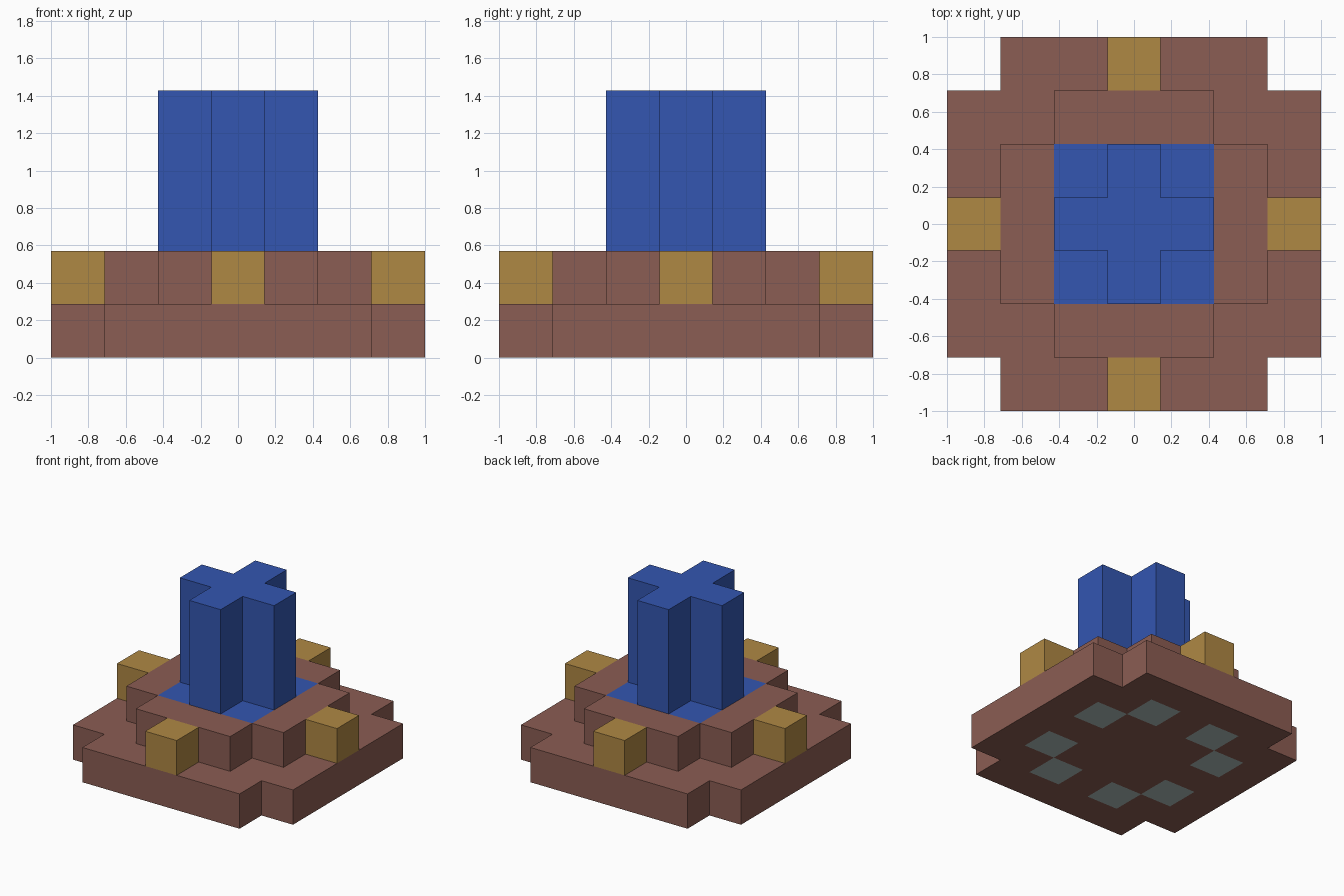
import bpy
import bmesh
import math

cube = bpy.data.objects.get("Cube")
if cube:
    bpy.data.objects.remove(cube, do_unlink=True)

U = 2 / 7  # block size


def make_material(name, rgb):
    linear = [((c / 255 + 0.055) / 1.055) ** 2.4 for c in rgb]
    mat = bpy.data.materials.new(name)
    mat.use_nodes = True
    mat.diffuse_color = (*linear, 1)
    bsdf = mat.node_tree.nodes["Principled BSDF"]
    bsdf.inputs["Base Color"].default_value = (*linear, 1)
    bsdf.inputs["Roughness"].default_value = 0.8
    return mat


BROWN = make_material("clay_brown", (139, 93, 83))
BLUE = make_material("water_blue", (51, 86, 177))
GOLD = make_material("gold", (175, 136, 68))
GREY = make_material("pale_grey", (174, 189, 187))


def block_layer(name, size, is_filled, bottom, top, mats, accent=None):
    """Closed solid on a block grid; accent(i, j, normal) picks the second colour."""
    bm = bmesh.new()
    half = size // 2
    cells = {(i, j) for i in range(-half, half + 1)
             for j in range(-half, half + 1) if is_filled(i, j)}
    for i, j in cells:
        corners = [(i + a, j + b) for a, b in
                   ((-.5, -.5), (.5, -.5), (.5, .5), (-.5, .5))]
        bm.faces.new([bm.verts.new((x * U, y * U, bottom * U)) for x, y in corners])
    bmesh.ops.remove_doubles(bm, verts=bm.verts, dist=1e-4)
    # Raise the footprint into a solid
    floor = bm.faces[:]
    raised = bmesh.ops.extrude_face_region(bm, geom=floor, use_keep_orig=True)
    verts = [g for g in raised["geom"] if isinstance(g, bmesh.types.BMVert)]
    bmesh.ops.translate(bm, verts=verts, vec=(0, 0, (top - bottom) * U))
    bmesh.ops.recalc_face_normals(bm, faces=bm.faces)
    # Accent faces, then merge flat faces of one colour
    if accent:
        for face in bm.faces:
            c = face.calc_center_median() / U
            face.material_index = int(accent(round(c.x), round(c.y), face.normal))
    bmesh.ops.dissolve_limit(bm, angle_limit=math.radians(1), verts=bm.verts,
                             edges=bm.edges, delimit={'MATERIAL'})
    mesh = bpy.data.meshes.new(name)
    bm.to_mesh(mesh)
    bm.free()
    for mat in mats:
        mesh.materials.append(mat)
    obj = bpy.data.objects.new(name, mesh)
    bpy.context.collection.objects.link(obj)
    return obj


def without_corners(size):
    half = size // 2
    return lambda i, j: abs(i) + abs(j) < 2 * half


# Wide base with eight pale squares set in the underside
block_layer("base", 7, without_corners(7), 0, 1, [BROWN, GREY],
            lambda i, j, n: n.z < -.5 and sorted((abs(i), abs(j))) == [1, 2])

# Basin rim with a blue floor inside
block_layer("basin", 5, without_corners(5), 1, 2, [BROWN, BLUE],
            lambda i, j, n: n.z > .5 and max(abs(i), abs(j)) <= 1)

# Cross-shaped central column
block_layer("water_column", 3, without_corners(3), 2, 5, [BLUE])

# Gold block in the middle of each side
for side, (x, y) in {"front": (0, -3), "back": (0, 3),
                     "left": (3, 0), "right": (-3, 0)}.items():
    block = block_layer(side + "_gold_block", 1, lambda i, j: True, 1, 2, [GOLD])
    block.location = (x * U, y * U, 0)
